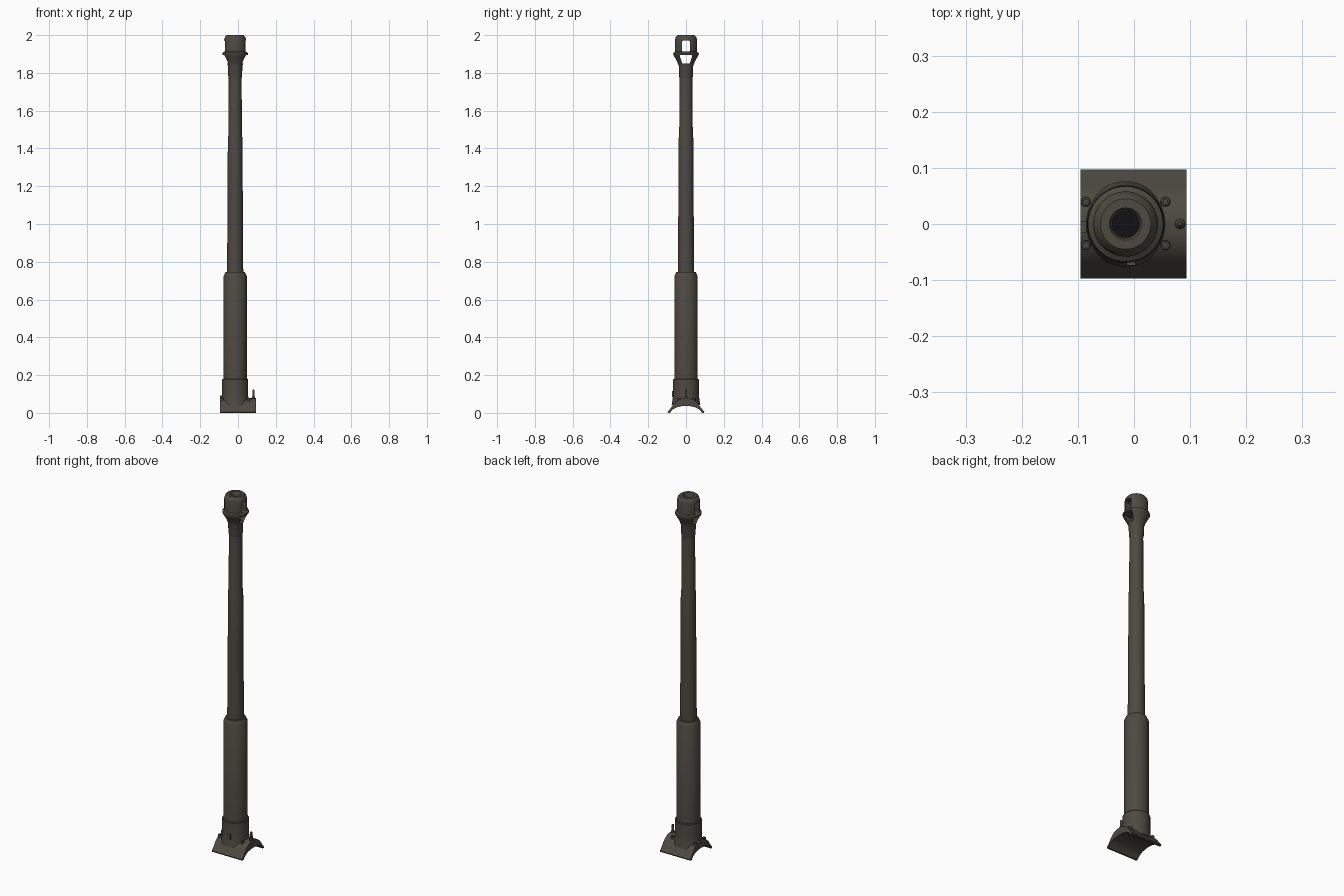
import bpy, bmesh, math
from mathutils import Matrix

cube = bpy.data.objects.get("Cube")
if cube:
    bpy.data.objects.remove(cube, do_unlink=True)

AXIS_X = -0.015


def material(name, rgb):
    m = bpy.data.materials.new(name)
    m.use_nodes = True
    m.diffuse_color = (*rgb, 1)
    bsdf = m.node_tree.nodes["Principled BSDF"]
    bsdf.inputs["Base Color"].default_value = (*rgb, 1)
    bsdf.inputs["Roughness"].default_value = 0.8
    return m


steel = material("dark olive steel", (0.075, 0.068, 0.053))
black = material("bore black", (0.006, 0.006, 0.006))


def finish(name, bm, mat=steel, smooth=True):
    bmesh.ops.recalc_face_normals(bm, faces=bm.faces)
    mesh = bpy.data.meshes.new(name)
    bm.to_mesh(mesh)
    bm.free()
    mesh.materials.append(mat)
    ob = bpy.data.objects.new(name, mesh)
    bpy.context.collection.objects.link(ob)
    if smooth:
        bpy.ops.object.select_all(action="DESELECT")
        ob.select_set(True)
        bpy.context.view_layer.objects.active = ob
        bpy.ops.object.shade_smooth_by_angle(angle=math.radians(35))
    return ob


def lathe(name, profile, x=AXIS_X, y=0, sides=48, mat=steel):
    """Spin (radius, z) points about a vertical axis; radius 0 closes the end."""
    bm = bmesh.new()
    verts = [bm.verts.new((r, 0, z)) for r, z in profile]
    edges = [bm.edges.new(pair) for pair in zip(verts, verts[1:])]
    bmesh.ops.spin(bm, geom=verts + edges, axis=(0, 0, 1), cent=(0, 0, 0),
                   angle=math.tau, steps=sides)
    bmesh.ops.remove_doubles(bm, verts=bm.verts, dist=0.0001)
    bmesh.ops.translate(bm, verts=bm.verts, vec=(x, y, 0))
    return finish(name, bm, mat)


def prism(name, outline, x0, x1, smooth=True):
    """Extrude a (y, z) outline along x."""
    bm = bmesh.new()
    face = bm.faces.new([bm.verts.new((x0, y, z)) for y, z in outline])
    ext = bmesh.ops.extrude_face_region(bm, geom=[face])
    moved = [v for v in ext["geom"] if isinstance(v, bmesh.types.BMVert)]
    bmesh.ops.translate(bm, verts=moved, vec=(x1 - x0, 0, 0))
    return finish(name, bm, steel, smooth)


def mirrored(half):
    return half + [(-y, z) for y, z in reversed(half) if y > 0]


def box(name, loc, size):
    bm = bmesh.new()
    bmesh.ops.create_cube(bm, size=1, matrix=Matrix.Translation(loc) @ Matrix.Diagonal((*size, 1)))
    return finish(name, bm, steel, False)


# Curved mounting saddle
outer = [(0, 0.078), (0.02, 0.076), (0.038, 0.07), (0.054, 0.059),
         (0.067, 0.045), (0.08, 0.026), (0.097, 0.006), (0.095, 0)]
inner = [(0.086, 0), (0.07, 0.018), (0.05, 0.029), (0.025, 0.035), (0, 0.037)]
half = outer + inner
outline = half + [(-y, z) for y, z in reversed(half) if y > 0]
prism("mounting_saddle", outline, -0.095, 0.094)

# Collar, recoil sleeve and tapered barrel
lathe("base_collar", [(0, 0.042), (0.076, 0.042), (0.071, 0.07), (0.069, 0.09),
                      (0.069, 0.176), (0.066, 0.18), (0, 0.18)])
lathe("recoil_sleeve", [(0, 0.17), (0.062, 0.17), (0.062, 0.722), (0.056, 0.735),
                        (0.052, 0.745), (0, 0.745)])
lathe("barrel", [(0, 0.73), (0.043, 0.73), (0.040, 1.2), (0.039, 1.45),
                 (0.036, 1.47), (0.034, 1.8), (0, 1.8)])

# Muzzle brake: hollow shell with side ports cut through it
brake = lathe("muzzle_brake", [
    (0, 1.77), (0.034, 1.77), (0.037, 1.785), (0.038, 1.835), (0.047, 1.86),
    (0.065, 1.892), (0.068, 1.898), (0.067, 1.906), (0.058, 1.912),
    (0.058, 1.975), (0.054, 1.99), (0.045, 2.0), (0.029, 2.0), (0.025, 1.994),
    (0.025, 1.81), (0, 1.81)])

upper_port = mirrored([(0.015, 1.972), (0.022, 1.965), (0.022, 1.918), (0.017, 1.912)])
lower_port = mirrored([(0.032, 1.896), (0.031, 1.882), (0.02, 1.849)])
for port in (upper_port, lower_port):
    cutter = prism("port_cutter", port, -0.2, 0.2, False)
    cutter.hide_render = True
    mod = brake.modifiers.new("port", "BOOLEAN")
    mod.operation = "DIFFERENCE"
    mod.solver = "EXACT"
    mod.object = cutter
    bpy.context.view_layer.objects.active = brake
    bpy.ops.object.modifier_apply(modifier=mod.name)
    bpy.data.objects.remove(cutter, do_unlink=True)

# Dark floor of the bore
lathe("bore_floor", [(0, 1.811), (0.0245, 1.811), (0.0245, 1.816), (0, 1.816)], mat=black)

# Saddle bolts with recessed heads
for bx in (-0.086, 0.056):
    for by in (-0.038, 0.04):
        lathe("saddle_bolt", [(0, 0.055), (0.009, 0.055), (0.009, 0.078), (0.007, 0.08),
                              (0.004, 0.08), (0.004, 0.076), (0, 0.076)], bx, by, 16)

# Upright locating pin and small lugs
lathe("locating_pin", [(0, 0.06), (0.009, 0.06), (0.009, 0.084), (0.006, 0.088),
                       (0.006, 0.12), (0.003, 0.123), (0, 0.123)], 0.082, 0, 16)
box("side_lug", (-0.09, -0.005, 0.08), (0.011, 0.02, 0.022))
box("front_lug", (-0.005, -0.069, 0.10), (0.016, 0.010, 0.03))
